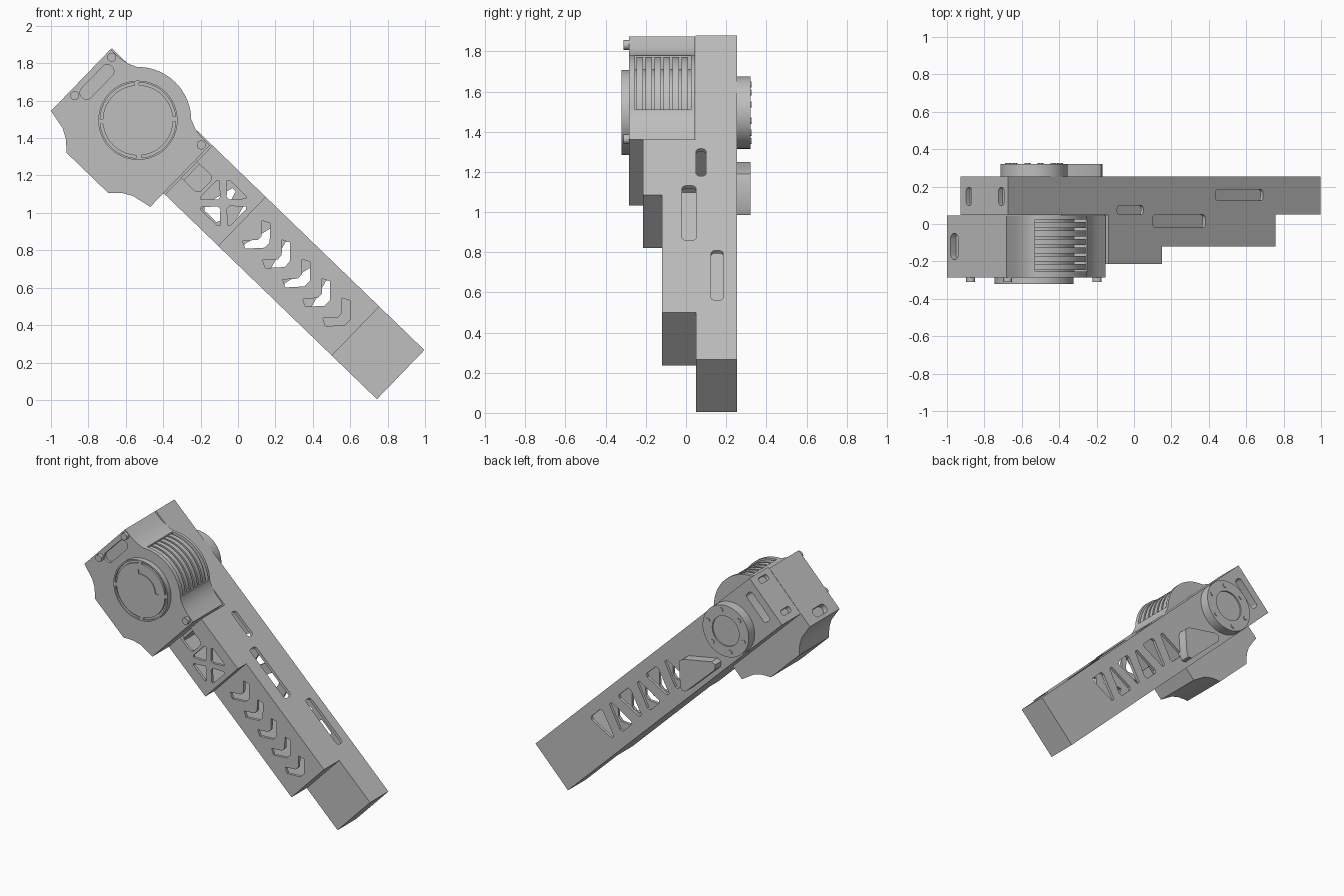
import bpy, bmesh
from math import sin, cos, pi, radians
from mathutils import Matrix

cube = bpy.data.objects.get("Cube")
if cube:
    bpy.data.objects.remove(cube)

grey = bpy.data.materials.new("plain_grey")
grey.use_nodes = True
colour = (0.52, 0.52, 0.52, 1)
grey.diffuse_color = colour
grey.node_tree.nodes["Principled BSDF"].inputs["Base Color"].default_value = colour

# Built along the arm: x runs down its length, z across it, then tilted
TILT = Matrix.Translation((-0.535, 0, 1.495)) @ Matrix.Rotation(radians(44), 4, 'Y')
PLACE = {'x': lambda a, b, t: (t, a, b),
         'y': lambda a, b, t: (a, t, b),
         'z': lambda a, b, t: (a, b, t)}
parts = []


def prism(bm, pts, t0, t1, axis='y'):
    """Extrude a 2D outline along an axis, into an existing bmesh."""
    to3d = PLACE[axis]
    n = len(pts)
    lo = [bm.verts.new(to3d(a, b, t0)) for a, b in pts]
    hi = [bm.verts.new(to3d(a, b, t1)) for a, b in pts]
    faces = [bm.faces.new(lo), bm.faces.new(hi[::-1])]
    for i in range(n):
        j = (i + 1) % n
        faces.append(bm.faces.new((lo[j], lo[i], hi[i], hi[j])))
    bmesh.ops.recalc_face_normals(bm, faces=faces)


def circle(r, cx=0, cy=0, n=48):
    return [(cx + r * cos(2 * pi * i / n), cy + r * sin(2 * pi * i / n)) for i in range(n)]


def sector(r0, r1, a0, a1, n=24):
    angles = [radians(a0 + (a1 - a0) * i / n) for i in range(n + 1)]
    return [(r1 * cos(a), r1 * sin(a)) for a in angles] + \
           [(r0 * cos(a), r0 * sin(a)) for a in reversed(angles)]


def rect(a0, a1, b0, b1):
    return [(a0, b0), (a1, b0), (a1, b1), (a0, b1)]


def slot(a0, a1, b0, b1, r=0.02, n=5):
    """Rectangle with rounded corners."""
    out = []
    corners = [(a1 - r, b1 - r), (a0 + r, b1 - r), (a0 + r, b0 + r), (a1 - r, b0 + r)]
    for k, (cx, cy) in enumerate(corners):
        for i in range(n + 1):
            a = pi / 2 * (k + i / n)
            out.append((cx + r * cos(a), cy + r * sin(a)))
    return out


def part(name, prisms, helper=False):
    bm = bmesh.new()
    for p in prisms:
        prism(bm, *p)
    mesh = bpy.data.meshes.new(name)
    bm.to_mesh(mesh)
    bm.free()
    mesh.materials.append(grey)
    obj = bpy.data.objects.new(name, mesh)
    bpy.context.collection.objects.link(obj)
    if helper:
        obj.hide_render = True
    else:
        parts.append(obj)
    return obj


def cut(obj, prisms):
    cutter = part("cutter", prisms, helper=True)
    mod = obj.modifiers.new("cut", 'BOOLEAN')
    mod.operation = 'DIFFERENCE'
    mod.solver = 'EXACT'
    mod.object = cutter
    bpy.context.view_layer.objects.active = obj
    bpy.ops.object.modifier_apply(modifier=mod.name)
    bpy.data.objects.remove(cutter)


# Stepped hollow arm
outer = [(-0.368, 0.047), (0.38, 0.047), (0.38, -0.215), (0.777, -0.215), (0.777, -0.12),
         (1.62, -0.12), (1.62, 0.05), (1.955, 0.05), (1.955, 0.255), (-0.368, 0.255)]
inner = [(0.4, -0.195), (0.757, -0.195), (0.757, -0.1), (1.6, -0.1), (1.6, 0.07),
         (1.935, 0.07), (1.935, 0.235), (0.4, 0.235)]
arm = part("stepped_arm", [(outer, -0.185, 0.18, 'z')])
cut(arm, [(inner, -0.165, 0.16, 'z')])

# Arm openings: chevrons, cross brace, back triangles and upper slots
holes = []
for i in range(5):
    c = 0.90 + 0.149 * i
    chevron = [(-0.05, 0.075), (-0.01, 0.095), (0.06, 0.02), (0.06, -0.02), (-0.01, -0.095),
               (-0.05, -0.075), (0.005, -0.015), (0.005, 0.015)]
    holes.append(([(c + u, v) for u, v in chevron], -0.13, -0.09))
for k in range(4):
    a = k * pi / 2
    tri = [(0.035, 0.01), (0.1, 0.07), (0.11, 0.06), (0.11, -0.06), (0.1, -0.07), (0.035, -0.01)]
    holes.append(([(0.636 + p * cos(a) - q * sin(a), p * sin(a) + q * cos(a)) for p, q in tri],
                  -0.23, -0.185))
holes.append((slot(0.36, 0.505, -0.06, 0.06, 0.03), -0.23, -0.185))
for i in range(6):
    c, s = 0.63 + 0.15 * i, (-1) ** i
    tri = [(-0.06, -0.08), (-0.05, -0.1), (0.05, -0.1), (0.06, -0.08), (0.01, 0.09), (-0.015, 0.09)]
    holes.append(([(c + u, s * v) for u, v in tri], 0.225, 0.27))
for u0, u1, y0, y1 in ((0.71, 1.10, -0.02, 0.05), (1.175, 1.53, 0.125, 0.185),
                       (0.445, 0.64, 0.05, 0.10)):
    holes.append((slot(u0, u1, y0, y1), 0.15, 0.2, 'z'))
holes.append((slot(-0.315, -0.255, -0.11, 0.11), 0.17, 0.27))
for v in (-0.12, 0.13):
    holes.append((slot(0.1, 0.195, v - 0.02, v + 0.02, 0.015), -0.39, -0.34, 'x'))
cut(arm, holes)

# Motor housing: round top, scalloped lower side
side = [(0.155, -0.39), (0.18, -0.365), (0.21, -0.338), (0.26, -0.31), (0.32, -0.297),
        (0.369, -0.287), (0.369, 0.17), (0.30, 0.172), (0.25, 0.181)]
arc = [(0.285 * cos(radians(a)), 0.285 * sin(radians(a))) for a in range(45, 136, 5)]
outline = side + arc + [(-u, v) for u, v in reversed(side)]
housing = part("motor_housing", [(outline, -0.285, 0.046)])
cut(housing, [(sector(0.215, 0.32, 47, 133), -0.255, 0.025),
              (slot(-0.335, -0.265, -0.12, 0.11, 0.034), -0.3, -0.265),
              (slot(-0.19, -0.05, -0.26, -0.20, 0.029), -0.4, -0.33, 'x')])

# Cooling fins in the housing window
part("cooling_fins", [(sector(0.205, 0.275, 46, 134), y, y + 0.032)
                      for y in [-0.247 + 0.045 * i for i in range(6)]])

# Front cap with recessed face, notches and curved groove
cap = part("front_cap", [(circle(0.212), -0.322, -0.28)])
cut(cap, [(sector(0.188, 0.202, a + 4, a + 86), -0.33, -0.308) for a in (46, 136, 226, 316)])
cut(cap, [(sector(0.115, 0.145, 46, 142), -0.33, -0.316)])

# Rear hub with raised rim and bolts
hub = part("rear_hub", [(circle(0.18), 0.25, 0.322)])
cut(hub, [(circle(0.105), 0.312, 0.34)])
part("rear_hub_bolts", [(circle(0.016, 0.145 * cos(k * pi / 3), 0.145 * sin(k * pi / 3), 12),
                         0.315, 0.327) for k in range(6)])

# Raised rear pad beside the hub
pad = [(0.47, 0.03), (0.44, 0.025), (0.25, -0.10), (0.24, -0.13), (0.27, -0.155),
       (0.58, -0.15), (0.60, -0.13), (0.59, -0.10), (0.49, 0.02)]
part("rear_pad", [(pad, 0.25, 0.322)])

# Housing screws
part("housing_screws", [(circle(0.024, u, v, 16), -0.31, -0.28)
                        for u, v in ((-0.335, 0.145), (-0.335, -0.14), (0.335, 0.14))])

# Tilt everything into place and shade
for obj in parts:
    obj.data.transform(TILT)
    bpy.ops.object.select_all(action='DESELECT')
    obj.select_set(True)
    bpy.context.view_layer.objects.active = obj
    bpy.ops.object.shade_smooth_by_angle(angle=radians(30))
